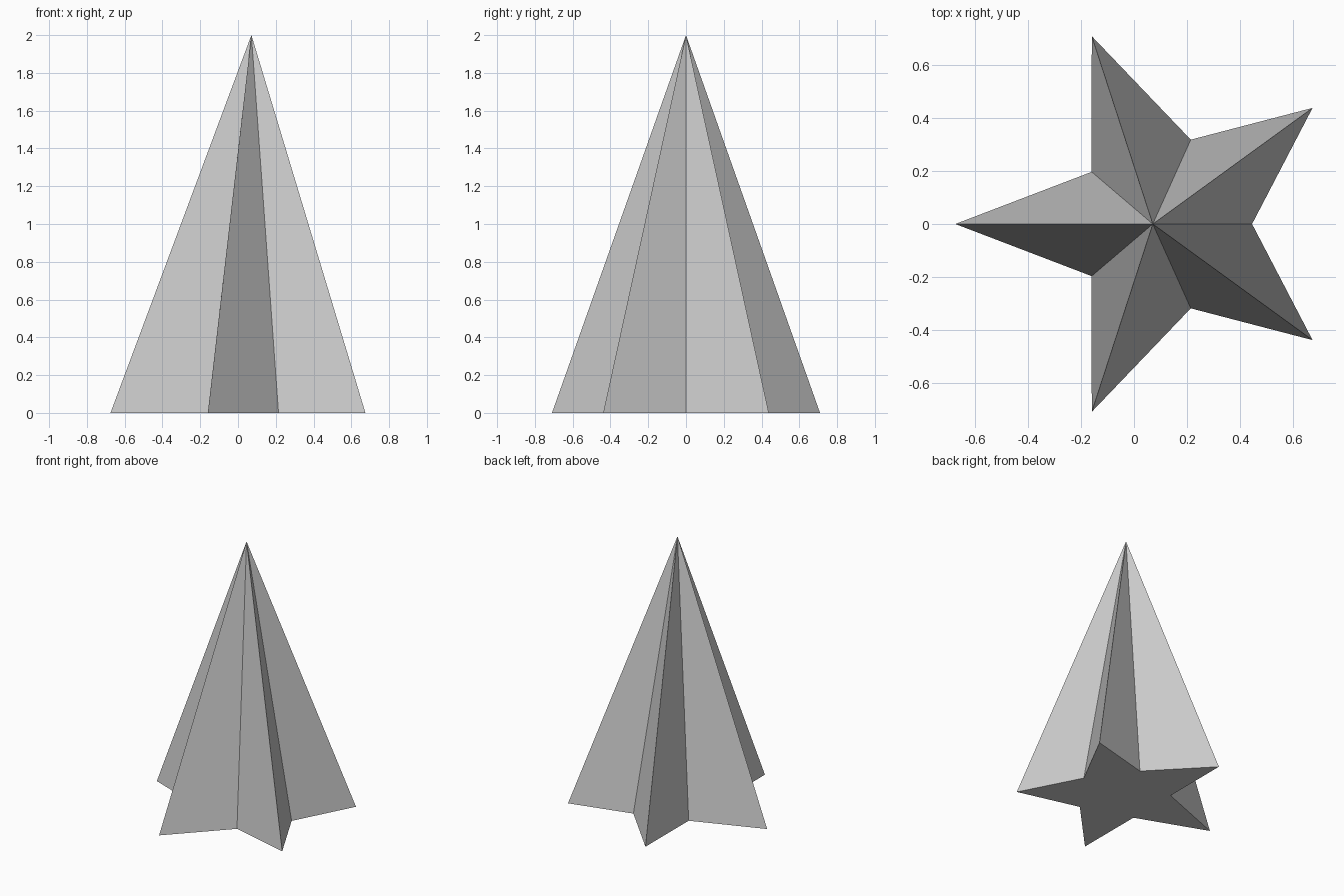
import bpy
import bmesh
from math import cos, sin, pi

if "Cube" in bpy.data.objects:
    bpy.data.objects.remove(bpy.data.objects["Cube"])

POINTS = 5
HEIGHT = 2.0
TIP_RADIUS, TIP_CENTRE = 0.746, 0.071       # ring of outer star tips
NOTCH_RADIUS, NOTCH_CENTRE = 0.335, 0.111   # ring of inner notches, slightly off-centre


def ring_point(bm, radius, centre_x, angle):
    return bm.verts.new((centre_x + radius * cos(angle), radius * sin(angle), 0))


bm = bmesh.new()

# Star outline: notches and tips alternate, one tip pointing to -x
outline = []
for i in range(POINTS):
    a = 2 * pi * i / POINTS
    outline.append(ring_point(bm, NOTCH_RADIUS, NOTCH_CENTRE, a))
    outline.append(ring_point(bm, TIP_RADIUS, TIP_CENTRE, a + pi / POINTS))

# Flat star base
bm.faces.new(outline[::-1])

# Sloping sides up to the apex
apex = bm.verts.new((TIP_CENTRE, 0, HEIGHT))
for i, v in enumerate(outline):
    bm.faces.new((v, outline[(i + 1) % len(outline)], apex))

mesh = bpy.data.meshes.new("star_pyramid")
bm.to_mesh(mesh)
bm.free()
bpy.context.collection.objects.link(bpy.data.objects.new("star_pyramid", mesh))
